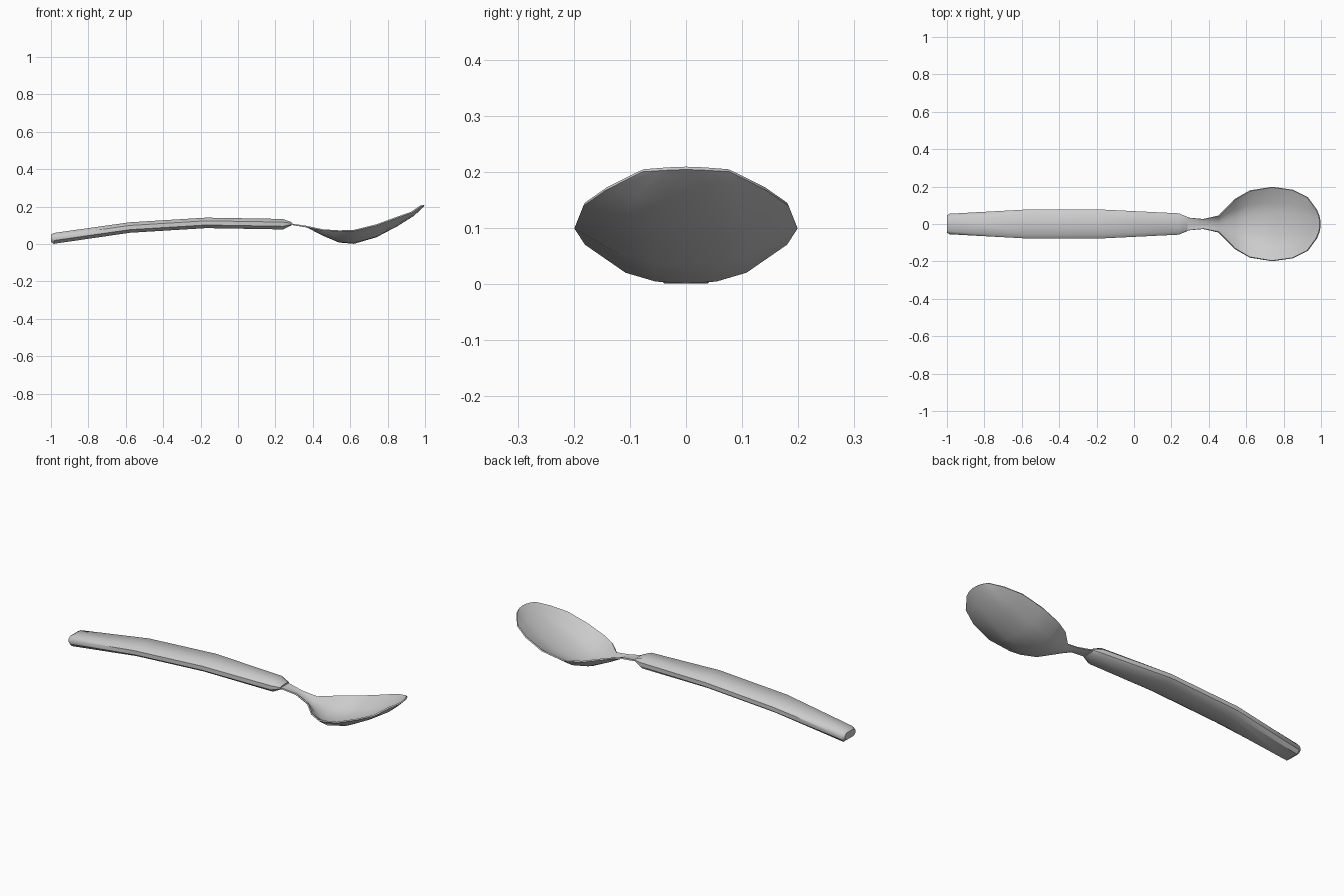
import bpy, math

if "Cube" in bpy.data.objects:
    bpy.data.objects.remove(bpy.data.objects["Cube"])


def loft(name, rings, closed):
    """Skin a list of equal-length point rows; closed rows become a capped tube."""
    n = len(rings[0])
    verts = [p for ring in rings for p in ring]
    faces = []
    for i in range(len(rings) - 1):
        for j in range(n if closed else n - 1):
            k = (j + 1) % n
            faces.append((i * n + j, (i + 1) * n + j, (i + 1) * n + k, i * n + k))
    if closed:
        faces.append(tuple(range(n)))
        faces.append(tuple(reversed(range(len(verts) - n, len(verts)))))
    mesh = bpy.data.meshes.new(name)
    mesh.from_pydata(verts, [], faces)
    mesh.update()
    obj = bpy.data.objects.new(name, mesh)
    bpy.context.collection.objects.link(obj)
    bpy.ops.object.select_all(action='DESELECT')
    obj.select_set(True)
    bpy.context.view_layer.objects.active = obj
    return obj


# Handle: chamfered bar, stations are (x, centre z, half width, half height)
octagon = [(1, .4), (.7, 1), (-.7, 1), (-1, .4),
           (-1, -.4), (-.7, -1), (.7, -1), (1, -.4)]
stations = [(-1.0, .031, .046, .019), (-.985, .030, .055, .029),
            (-.58, .088, .077, .028), (-.17, .113, .077, .028),
            (.24, .106, .057, .028), (.285, .108, .038, .009)]
loft("handle", [[(x, y * w, z + c * h) for y, c in octagon]
                for x, z, w, h in stations], True)
bpy.ops.object.shade_smooth_by_angle(angle=math.radians(40))

# Neck and bowl: one thin dished sheet, rows are (x, half width, rim z, bottom z, tip bulge)
rows = [(.27, .036, .105, .105, 0), (.37, .027, .090, .088, 0),
        (.45, .045, .074, .046, 0), (.54, .135, .068, .008, 0),
        (.62, .180, .070, .001, 0), (.74, .199, .099, .036, 0),
        (.85, .183, .139, .094, 0), (.93, .143, .167, .150, .010),
        (.978, .078, .200, .194, .020)]
across = [-1, -.6, -.3, 0, .3, .6, 1]
bowl = loft("bowl", [[(x + bulge * (1 - t * t), t * w,
                       low + (rim - low) * abs(t) ** 2.5
                       + (.5 * bulge * (1 - t * t) if x > .95 else 0))
                      for t in across]
                     for x, w, rim, low, bulge in rows], False)
mod = bowl.modifiers.new("thickness", 'SOLIDIFY')
mod.thickness = .007
mod.offset = 1
bpy.ops.object.modifier_apply(modifier=mod.name)
bpy.ops.object.shade_smooth_by_angle(angle=math.radians(40))
